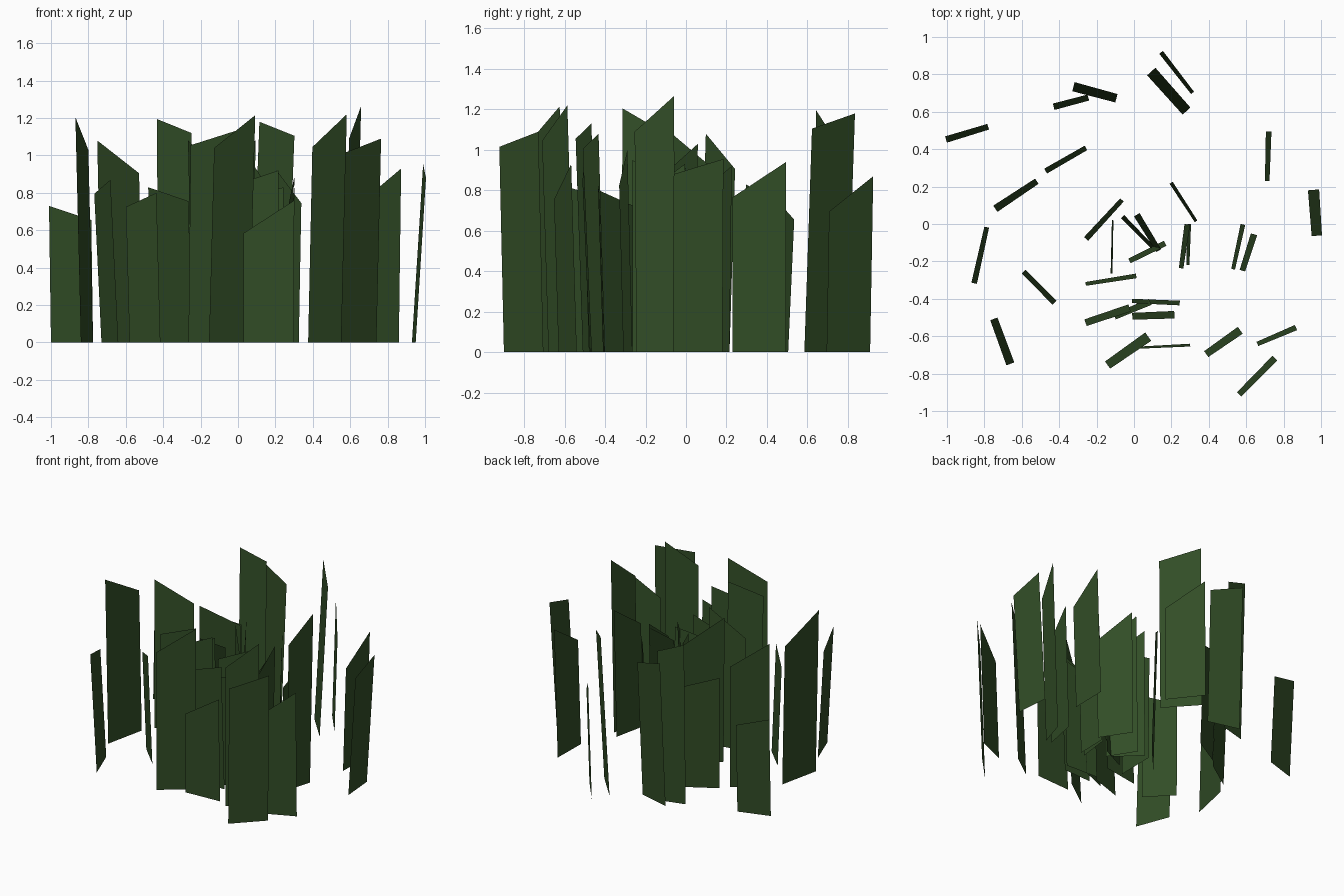
import bpy, bmesh
from mathutils import Vector

green = bpy.data.materials.new("dark grass green")
green.diffuse_color = (0.032, 0.076, 0.020, 1)


def grow(name, drop, blades):
    """Each blade: foot start, foot end (higher side), height, outward lean of the tip."""
    bm = bmesh.new()
    for x1, y1, x2, y2, height, lean in blades:
        a, b = Vector((x1, y1, 0)), Vector((x2, y2, 0))
        d = (b - a).normalized()
        out = Vector((d.y, -d.x, 0))              # direction the blade faces
        tilt = out * (lean / height) + Vector((0, 0, 1))
        corners = (a, b, b + tilt * height, a + tilt * (height - drop))
        bm.faces.new([bm.verts.new(c) for c in corners])
    me = bpy.data.meshes.new(name)
    bm.to_mesh(me)
    bm.free()
    me.materials.append(green)
    bpy.context.collection.objects.link(bpy.data.objects.new(name, me))


# Blades with a gently slanted tip
grow("blunt_grass_blades", 0.075, [
    (-.775, .505, -1.0, .435, .73, .035),
    (-.24, .66, -.425, .61, 1.195, .035),
    (-.25, .395, -.465, .27, .83, .03),
    (-.10, .65, -.33, .71, 1.07, .05),
    (.26, .585, .07, .795, 1.18, .06),
    (.95, -.065, .93, .18, .955, .06),
    (-.58, -.245, -.415, -.41, .80, .03),
    (-.73, -.50, -.64, -.74, .87, .045),
    (-.03, -.185, .16, -.09, .88, .03),
    (-.265, -.51, -.03, -.43, 1.13, .04),
    (-.11, -.48, .08, -.40, 1.08, .035),
    (-.01, -.40, .245, -.41, .83, .025),
    (-.01, -.475, .215, -.465, .92, .04),
    (.55, -.90, .74, -.705, 1.09, .035),
])

# Blades with a steeply slanted tip
grow("pointed_grass_blades", 0.175, [
    (.305, .695, .135, .91, .87, .025),
    (.70, .23, .705, .495, .94, .03),
    (.325, .01, .19, .215, .92, .02),
    (-.51, .215, -.73, .065, 1.08, .04),
    (-.775, -.02, -.84, -.32, 1.205, .03),
    (-.055, .12, -.245, -.09, 1.08, .03),
    (-.11, .02, -.115, -.265, .95, .01),
    (.09, -.13, -.07, .03, .95, .025),
    (.12, -.15, .0, .04, 1.03, .035),
    (-.26, -.31, .01, -.265, 1.0, .025),
    (-.155, -.735, .06, -.58, 1.215, .055),
    (.03, -.655, .30, -.64, .76, .015),
    (.375, -.68, .555, -.55, 1.22, .045),
    (.655, -.63, .86, -.54, .93, .03),
    (.52, -.24, .57, .0, .93, .025),
    (.565, -.245, .625, -.05, 1.265, .035),
    (.24, -.235, .27, .0, .88, .03),
    (.28, -.22, .285, .0, .91, .02),
])
